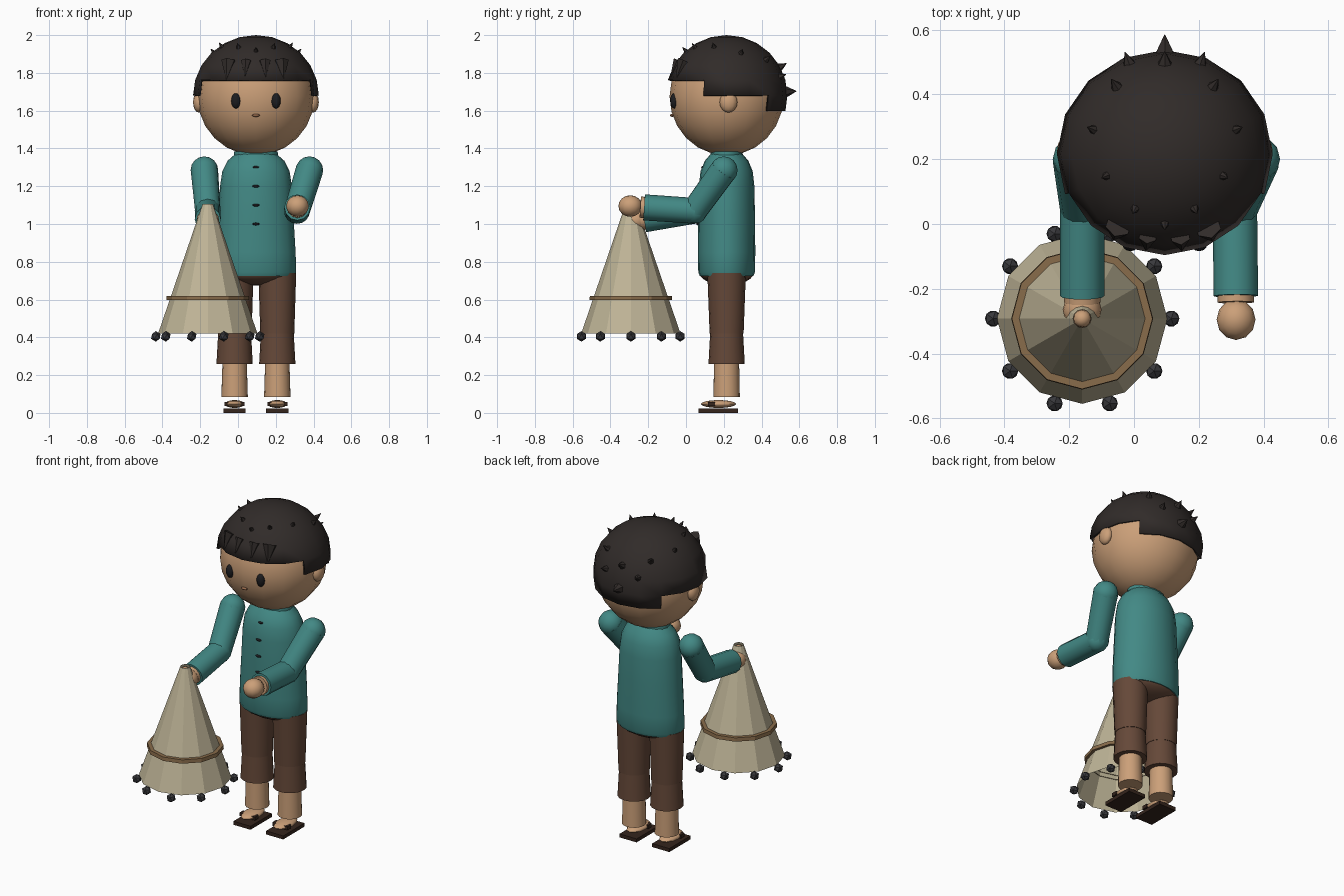
import bpy, bmesh, math
from mathutils import Vector, Matrix

if "Cube" in bpy.data.objects:
    bpy.data.objects.remove(bpy.data.objects["Cube"])

CX, CY = 0.095, 0.215          # body axis
HZ = 1.68                      # head centre height
HAIR = Vector((0.333, 0.322, 0.32))


def material(name, r, g, b):
    m = bpy.data.materials.new(name)
    m.diffuse_color = (r, g, b, 1)
    m.use_nodes = True
    m.node_tree.nodes["Principled BSDF"].inputs["Base Color"].default_value = m.diffuse_color
    return m


SKIN = material("skin", 0.60, 0.35, 0.19)
TEAL = material("teal_cloth", 0.055, 0.25, 0.235)
BROWN = material("brown_cloth", 0.13, 0.065, 0.04)
DARK = material("hair_dark", 0.03, 0.024, 0.022)
BLACK = material("black", 0.012, 0.012, 0.014)
NET = material("net", 0.52, 0.46, 0.31)
ROPE = material("rope", 0.25, 0.15, 0.07)
LEAD = material("lead", 0.04, 0.04, 0.045)
SOLE = material("sole", 0.035, 0.018, 0.012)
LIP = material("lip", 0.30, 0.14, 0.07)


def finish(name, bm, mat, smooth=True, angle=40):
    bmesh.ops.recalc_face_normals(bm, faces=bm.faces)
    me = bpy.data.meshes.new(name)
    bm.to_mesh(me)
    bm.free()
    me.materials.append(mat)
    if smooth:
        me.polygons.foreach_set("use_smooth", [True] * len(me.polygons))
        me.set_sharp_from_angle(angle=math.radians(angle))
    ob = bpy.data.objects.new(name, me)
    bpy.context.collection.objects.link(ob)
    return ob


def ball(name, loc, radii, mat, seg=16, rings=12):
    bm = bmesh.new()
    bmesh.ops.create_uvsphere(bm, u_segments=seg, v_segments=rings, radius=1,
                              matrix=Matrix.Translation(loc) @ Matrix.Diagonal((*radii, 1)))
    return finish(name, bm, mat, angle=60)


def lathe(name, rows, loc, mat, seg=16, caps=True, smooth=True):
    """rows: (x radius, y radius, z) from bottom to top"""
    bm = bmesh.new()
    rings = [[bm.verts.new((loc[0] + rx * math.cos(a), loc[1] + ry * math.sin(a), z))
              for a in (2 * math.pi * i / seg for i in range(seg))] for rx, ry, z in rows]
    for lo, hi in zip(rings, rings[1:]):
        for i in range(seg):
            j = (i + 1) % seg
            bm.faces.new((lo[i], lo[j], hi[j], hi[i]))
    if caps:
        bm.faces.new(rings[0])
        bm.faces.new(rings[-1])
    return finish(name, bm, mat, smooth)


def rod(name, p, q, r1, r2, mat, seg=12, smooth=True):
    p, q = Vector(p), Vector(q)
    bm = bmesh.new()
    m = Matrix.Translation((p + q) / 2) @ (q - p).to_track_quat('Z', 'Y').to_matrix().to_4x4()
    bmesh.ops.create_cone(bm, cap_ends=True, segments=seg, radius1=r1, radius2=r2,
                          depth=(q - p).length, matrix=m)
    return finish(name, bm, mat, smooth)


def box(name, loc, size, mat):
    bm = bmesh.new()
    bmesh.ops.create_cube(bm, size=1, matrix=Matrix.Translation(loc) @ Matrix.Diagonal((*size, 1)))
    return finish(name, bm, mat, False)


# Head and face
ball("head", (CX, CY, HZ - 0.005), (0.31, 0.302, 0.312), SKIN)
ball("mouth", (CX, CY - 0.288, 1.575), (0.021, 0.012, 0.008), LIP, 8, 6)
for s, side in ((-1, "right"), (1, "left")):
    ball(side + "_ear", (CX + s * 0.303, CY + 0.01, 1.645), (0.03, 0.047, 0.055), SKIN, 12, 8)
    ball(side + "_eye", (CX + s * 0.106, CY - 0.277, 1.652), (0.025, 0.022, 0.041), BLACK, 12, 8)

# Hair cap: sphere with the face opening stepped away
bm = bmesh.new()
bmesh.ops.create_uvsphere(bm, u_segments=16, v_segments=12, radius=1)
cut = []
for f in bm.faces:
    c = f.calc_center_median()
    back = c.y / max(math.hypot(c.x, c.y), 1e-6)
    floor = 0.25 if back < -0.383 else (0 if back < 0.707 else -0.25)
    if c.z < floor:
        cut.append(f)
bmesh.ops.delete(bm, geom=cut, context='FACES')
bm.transform(Matrix.Translation((CX, CY, HZ)) @ Matrix.Diagonal((*HAIR, 1)))
hair = finish("hair", bm, DARK, angle=60)
thick = hair.modifiers.new("thickness", 'SOLIDIFY')
thick.thickness = 0.015

# Hair spikes pointing outwards (offsets from head centre)
tufts = [(0, 0.315, 0.02, 0.035), (0, 0.28, 0.15, 0.028), (0, -0.21, 0.23, 0.018)]
for s in (-1, 1):
    tufts += [(s * 0.11, 0.28, 0.10, 0.024), (s * 0.15, 0.21, 0.19, 0.022),
              (s * 0.215, 0.075, 0.22, 0.02), (s * 0.175, -0.065, 0.25, 0.018),
              (s * 0.09, -0.165, 0.25, 0.018)]
for i, (x, y, z, r) in enumerate(tufts):
    d = Vector((x / HAIR.x, y / HAIR.y, z / HAIR.z)).normalized()
    p = Vector((CX, CY, HZ)) + d * HAIR
    n = Vector((d.x / HAIR.x, d.y / HAIR.y, d.z / HAIR.z)).normalized()
    rod(f"hair_spike_{i}", p - n * 0.015, p + n * r * 1.4, r, 0.001, DARK, 6, False)

# Fringe spikes pointing down
for i, (x, r, tip) in enumerate([(-0.15, 0.042, 1.765), (-0.055, 0.03, 1.785),
                                 (0.05, 0.033, 1.78), (0.14, 0.042, 1.765)]):
    y = -0.255 + 0.5 * x * x / 0.3
    rod(f"fringe_spike_{i}", (CX + x * 0.95, CY + y, 1.86), (CX + x * 1.05, CY + y - 0.045, tip),
        r, 0.002, DARK, 6, False)

# Shirt, collar, buttons
lathe("shirt", [(0.205, 0.142, 0.725), (0.213, 0.15, 0.745), (0.21, 0.152, 0.85),
                (0.198, 0.15, 1.05), (0.19, 0.147, 1.2), (0.178, 0.138, 1.28),
                (0.15, 0.115, 1.335), (0.11, 0.085, 1.37)], (CX, CY), TEAL, 20)
lathe("collar", [(0.12, 0.086, 1.31), (0.115, 0.084, 1.385)], (CX, CY), TEAL)
for z, y in ((1.3, 0.09), (1.2, 0.068), (1.1, 0.065), (1.0, 0.064)):
    ball("shirt_button", (CX, y, z), (0.019, 0.01, 0.007), BLACK, 8, 6)

# Trousers, legs and sandals
ball("hips", (CX, CY, 0.745), (0.205, 0.145, 0.07), BROWN)
for s, side in ((-1, "right"), (1, "left")):
    x = CX + s * 0.113
    lathe(side + "_thigh", [(0.09, 0.09, 0.42), (0.1, 0.102, 0.74)], (x, CY), BROWN)
    lathe(side + "_trouser_cuff", [(0.096, 0.096, 0.26), (0.087, 0.087, 0.425)], (x, CY), BROWN)
    lathe(side + "_shin", [(0.07, 0.07, 0.085), (0.064, 0.066, 0.28)], (x, CY), SKIN)
    ball(side + "_foot", (x, 0.172, 0.047), (0.052, 0.093, 0.021), SKIN, 12, 8)
    box(side + "_sandal_sole", (x, 0.17, 0.011), (0.118, 0.21, 0.022), SOLE)
    box(side + "_sandal_strap", (x, 0.135, 0.047), (0.106, 0.036, 0.022), SOLE)

# Arms: shoulder, elbow, wrist, hand centre
arms = {"right": ((-0.178, 0.2, 1.285), (-0.16, 0.045, 1.07), (-0.16, -0.222, 1.025), (-0.16, -0.265, 1.02)),
        "left": ((0.378, 0.2, 1.285), (0.312, 0.045, 1.07), (0.314, -0.222, 1.088), (0.315, -0.295, 1.095))}
for side, (sh, el, wr, ha) in arms.items():
    ball(side + "_shoulder", sh, (0.073,) * 3, TEAL, 12, 8)
    rod(side + "_upper_arm", sh, el, 0.073, 0.068, TEAL)
    ball(side + "_elbow", el, (0.069,) * 3, TEAL, 12, 8)
    rod(side + "_forearm", el, wr, 0.068, 0.069, TEAL)
    wrist_end = Vector(wr) + (Vector(wr) - Vector(el)).normalized() * 0.02
    rod(side + "_wrist", wr, wrist_end, 0.056, 0.056, SKIN)
    ball(side + "_hand", ha, (0.06, 0.063, 0.057), SKIN, 12, 8)

# Casting net: open faceted cone, rope band and sinkers
NX, NY = -0.16, -0.292
lathe("net_cone", [(0.263, 0.263, 0.42), (0.028, 0.028, 1.105)], (NX, NY), NET, 12, False, False)
ball("net_grip", (NX, NY, 1.075), (0.027, 0.027, 0.027), SKIN, 12, 8)
lathe("net_band", [(0.198, 0.198, 0.597), (0.219, 0.219, 0.597), (0.217, 0.217, 0.62),
                   (0.19, 0.19, 0.62)], (NX, NY), ROPE, 12, False, False)
for i in range(10):
    a = math.tau * i / 10
    bm = bmesh.new()
    bmesh.ops.create_icosphere(bm, subdivisions=1, radius=0.028, matrix=Matrix.Translation(
        (NX + 0.275 * math.cos(a), NY + 0.275 * math.sin(a), 0.405)))
    finish(f"net_weight_{i}", bm, LEAD, False)
